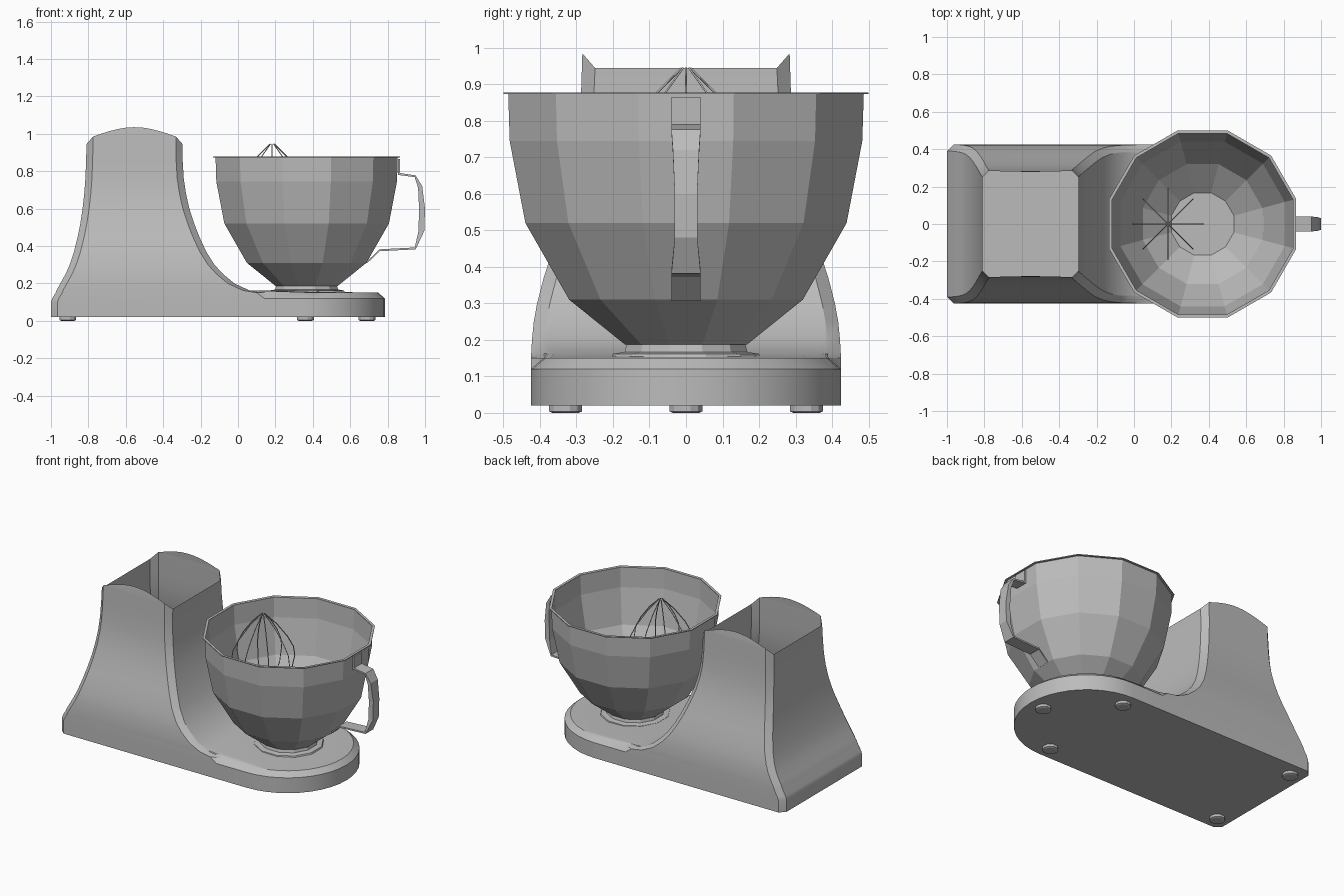
import bpy, bmesh, math

cube = bpy.data.objects.get("Cube")
if cube:
    bpy.data.objects.remove(cube, do_unlink=True)

grey = bpy.data.materials.new("plain grey")
grey.use_nodes = True
COLOUR = (0.5, 0.5, 0.5, 1)
grey.diffuse_color = COLOUR
grey.node_tree.nodes["Principled BSDF"].inputs["Base Color"].default_value = COLOUR


def finish(bm, name, smooth=None):
    """Turn a bmesh into a named object."""
    bmesh.ops.recalc_face_normals(bm, faces=bm.faces)
    mesh = bpy.data.meshes.new(name)
    bm.to_mesh(mesh)
    bm.free()
    mesh.materials.append(grey)
    obj = bpy.data.objects.new(name, mesh)
    bpy.context.collection.objects.link(obj)
    if smooth:
        bpy.ops.object.select_all(action='DESELECT')
        obj.select_set(True)
        bpy.context.view_layer.objects.active = obj
        bpy.ops.object.shade_smooth_by_angle(angle=math.radians(smooth))
    return obj


def bridge(bm, a, b):
    n = len(a)
    for i in range(n):
        j = (i + 1) % n
        bm.faces.new((a[i], a[j], b[j], b[i]))


def lathe(name, profile, cx, cy, sides, cap=False):
    """Faceted turned part; profile holds (flat-to-centre distance, z)."""
    bm = bmesh.new()
    rings = []
    for r, z in profile:
        r /= math.cos(math.pi / sides)
        angles = [(i + 0.5) * math.tau / sides for i in range(sides)]
        rings.append([bm.verts.new((cx + r * math.cos(a), cy + r * math.sin(a), z))
                      for a in angles])
    for a, b in zip(rings, rings[1:]):
        bridge(bm, a, b)
    if cap:
        bm.faces.new(rings[0])
    return finish(bm, name)


# Body: one loft from the round-ended base into the hollow column
ARC = [math.radians(-90 + 180 * i / 20) for i in range(21)]
END_X, CH = 0.36, 0.035


def outline(xl, w, sx, nose):
    left = [(xl + CH, w), (xl, w - CH), (xl, CH - w), (xl + CH, -w)]
    return left + [(sx, -w)] + nose + [(sx, w)]


def base_ring(xl, w, sx, r):
    arc = [(END_X + r * math.cos(a), r * math.sin(a)) for a in ARC]
    return outline(xl, w, sx, [(0.16, -r)] + arc + [(0.16, r)])


def column_ring(xl, xr, w):
    h = w - CH
    ys = [-1] + [0.98 * math.sin(a) for a in ARC] + [1]
    return outline(xl, w, xr - CH, [(xr, h * y) for y in ys])


bm = bmesh.new()
layers = [(0.02, base_ring(-1, 0.425, 0.14, 0.425)),
          (0.10, base_ring(-1, 0.425, 0.14, 0.425)),
          (0.12, base_ring(-0.993, 0.425, 0.14, 0.425)),
          (0.15, base_ring(-0.975, 0.424, 0.10, 0.39))]
column = [(0.163, -0.97, 0.06, 0.424), (0.20, -0.95, -0.02, 0.422),
          (0.25, -0.922, -0.08, 0.417), (0.30, -0.9, -0.126, 0.408),
          (0.37, -0.877, -0.17, 0.39), (0.45, -0.857, -0.207, 0.364),
          (0.52, -0.843, -0.234, 0.342), (0.60, -0.831, -0.26, 0.32),
          (0.68, -0.822, -0.278, 0.304), (0.76, -0.816, -0.29, 0.294),
          (0.86, -0.812, -0.296, 0.288), (0.945, -0.81, -0.297, 0.284)]
layers += [(z, column_ring(xl, xr, w)) for z, xl, xr, w in column]
rings = [[bm.verts.new((x, y, z)) for x, y in pts] for z, pts in layers]
for a, b in zip(rings, rings[1:]):
    bridge(bm, a, b)
bm.faces.new(rings[0])
# Arched tops of the two side walls
top = rings[-1]
for back, front in ((top[0], top[-1]), (top[3], top[4])):
    back.co.z = front.co.z = 0.985
    x0, x1, y = back.co.x, front.co.x, back.co.y
    arch = []
    for i in range(1, 10):
        t = i / 10
        rise = 0.05 * math.sin(math.pi * t)
        arch.append(bm.verts.new((x0 + (x1 - x0) * t, y - math.copysign(0.1 * rise, y),
                                  0.985 + rise)))
    bm.faces.new([back] + arch + [front])
finish(bm, "mixer_body", 30)

# Feet
for i, (x, y) in enumerate([(-0.91, 0.33), (-0.91, -0.33), (0.36, 0.33),
                            (0.36, -0.33), (0.69, 0)]):
    lathe(f"foot_{i + 1}", [(0.036, 0), (0.045, 0.004), (0.045, 0.021)], x, y, 12, True)

# Bowl with a thin rolled rim, and the collar it stands on
BOWL_X = 0.367
lathe("bowl", [(0.167, 0.187), (0.32, 0.31), (0.44, 0.52), (0.483, 0.745),
               (0.487, 0.873), (0.5, 0.873), (0.5, 0.878), (0.484, 0.878)],
      BOWL_X, 0, 12, True)
lathe("bowl_collar", [(0.205, 0.149), (0.2, 0.162), (0.168, 0.167), (0.163, 0.187)],
      BOWL_X, 0, 12)

# Bowl handle: a bent strap, (outer x, z, inner x, z, half width)
strap = [(0.866, 0.865, 0.855, 0.865, 0.04), (0.866, 0.79, 0.855, 0.78, 0.04),
         (0.95, 0.777, 0.945, 0.768, 0.04), (0.985, 0.72, 0.963, 0.71, 0.036),
         (1.0, 0.6, 0.968, 0.6, 0.031), (0.996, 0.48, 0.965, 0.48, 0.031),
         (0.95, 0.382, 0.945, 0.392, 0.04), (0.757, 0.372, 0.757, 0.382, 0.04),
         (0.69, 0.307, 0.683, 0.312, 0.04)]
bm = bmesh.new()
rings = [[bm.verts.new(p) for p in ((ox, -w, oz), (ox, w, oz), (ix, w, iz), (ix, -w, iz))]
         for ox, oz, ix, iz, w in strap]
for a, b in zip(rings, rings[1:]):
    bridge(bm, a, b)
bm.faces.new(rings[0])
bm.faces.new(rings[-1])
finish(bm, "bowl_handle")

# Whisk: eight thin wires around an upright axis
wire = [(0.012, 0.945), (0.08, 0.877), (0.145, 0.79), (0.182, 0.72), (0.19, 0.66),
        (0.17, 0.57), (0.11, 0.49), (0.0, 0.455)]
curve = bpy.data.curves.new("whisk", 'CURVE')
curve.dimensions = '3D'
curve.bevel_depth = 0.003
curve.bevel_resolution = 0
for i in range(8):
    a = i * math.tau / 8
    spline = curve.splines.new('POLY')
    spline.points.add(len(wire) - 1)
    for p, (r, z) in zip(spline.points, wire):
        p.co = (0.182 + r * math.cos(a), r * math.sin(a), z, 1)
curve.materials.append(grey)
bpy.context.collection.objects.link(bpy.data.objects.new("whisk", curve))
